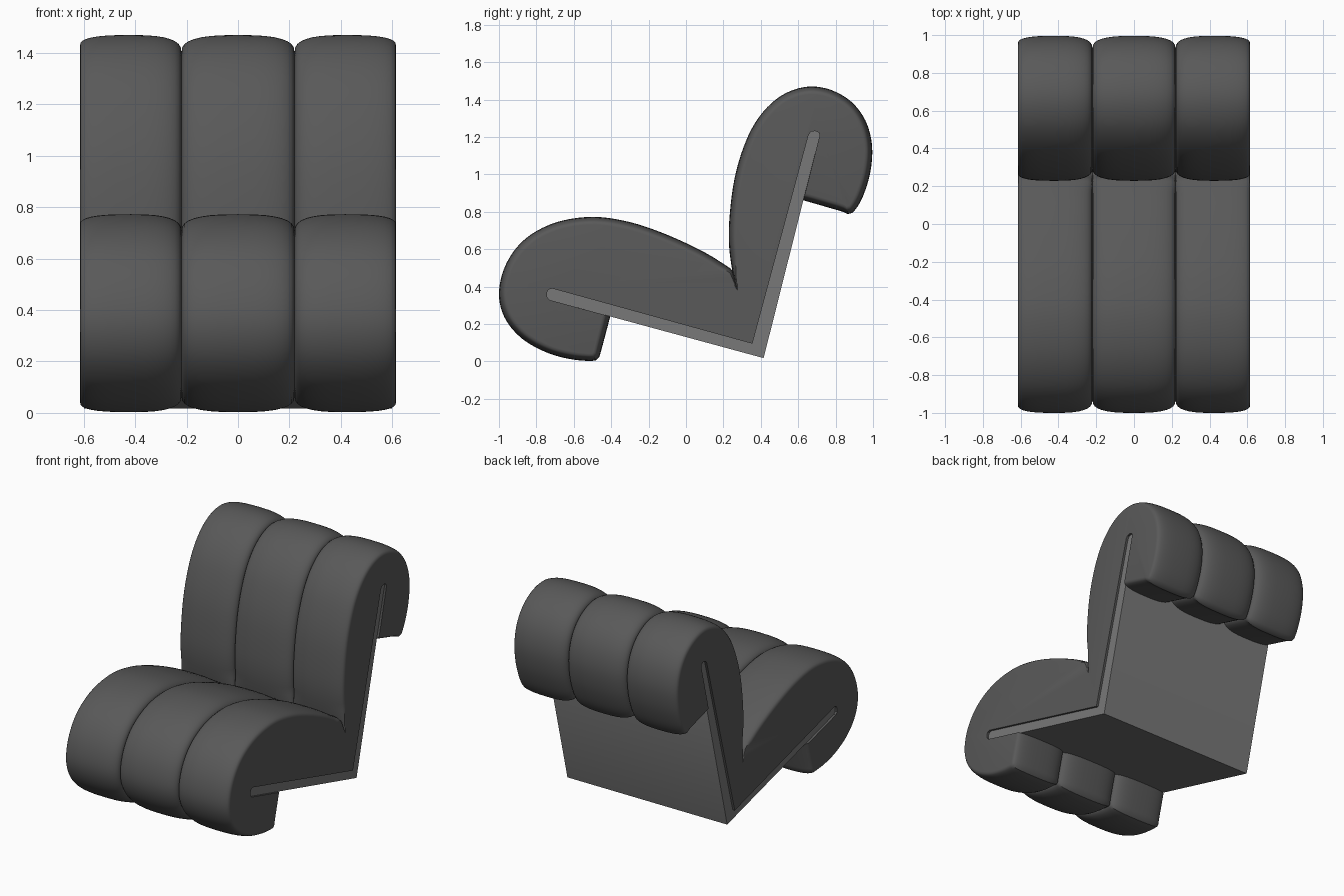
import bpy, bmesh, math
from mathutils import Vector

if "Cube" in bpy.data.objects:
    bpy.data.objects.remove(bpy.data.objects["Cube"])

HALF_W, GROOVE, POWER = 0.615, 0.22, 2.7
GROOVE_DEPTH, SIDE_DEPTH = 0.068, 0.042


def spline(pts, steps=12):
    """Catmull-Rom curve through the points."""
    p = [Vector(q) for q in pts]
    p = [2 * p[0] - p[1]] + p + [2 * p[-1] - p[-2]]
    out = []
    for a, b, c, d in zip(p, p[1:], p[2:], p[3:]):
        for i in range(steps):
            t = i / steps
            out.append(0.5 * (2 * b + (c - a) * t + (2 * a - 5 * b + 4 * c - d) * t * t
                              + (3 * b - a - 3 * c + d) * t ** 3))
    return out + [p[-2]]


def resample(pts, gap=0.025):
    """Evenly spaced points along a polyline."""
    lens = [0]
    for a, b in zip(pts, pts[1:]):
        lens.append(lens[-1] + (b - a).length)
    n, out, k = round(lens[-1] / gap), [], 0
    for i in range(n):
        s = lens[-1] * i / n
        while lens[k + 1] <= s:
            k += 1
        out.append(pts[k].lerp(pts[k + 1], (s - lens[k]) / (lens[k + 1] - lens[k])))
    return out + [pts[-1]]


def grey(name, value):
    mat = bpy.data.materials.new(name)
    mat.diffuse_color = (value, value, value, 1)
    mat.use_nodes = True
    mat.node_tree.nodes["Principled BSDF"].inputs["Base Color"].default_value = mat.diffuse_color
    return mat


def loft(name, sections, mat):
    """Skin a list of (x, outline) sections and cap both ends."""
    bm = bmesh.new()
    rings = [[bm.verts.new((x, q[0], q[1])) for q in ring] for x, ring in sections]
    for r, s in zip(rings, rings[1:]):
        for i in range(len(r)):
            j = (i + 1) % len(r)
            bm.faces.new((r[i], r[j], s[j], s[i]))
    bm.faces.new(rings[0])
    bm.faces.new(rings[-1][::-1])
    bmesh.ops.recalc_face_normals(bm, faces=bm.faces)
    me = bpy.data.meshes.new(name)
    bm.to_mesh(me)
    bm.free()
    me.materials.append(mat)
    ob = bpy.data.objects.new(name, me)
    bpy.context.collection.objects.link(ob)
    bpy.ops.object.select_all(action='DESELECT')
    ob.select_set(True)
    bpy.context.view_layer.objects.active = ob
    bpy.ops.object.shade_smooth_by_angle(angle=math.radians(35))
    return ob


def roll_sections():
    """x positions and inset depths of the three padded rolls."""
    out = []
    for lo, hi in ((-HALF_W, -GROOVE), (-GROOVE, GROOVE), (GROOVE, HALF_W)):
        for i in range(17):
            a = math.pi * (1 - i / 16)
            c, s = math.cos(a), max(math.sin(a), 0)
            u = math.copysign(abs(c) ** (2 / POWER), c)
            x = (lo + hi) / 2 + u * (hi - lo) / 2
            depth = SIDE_DEPTH if abs(x) > (HALF_W + GROOVE) / 2 else GROOVE_DEPTH
            if not out or x > out[-1][0] + 1e-5:
                out.append((x, depth * (1 - s ** (2 / POWER))))
    return out


def cushion(name, edge, curve, tip, side, mat):
    """edge: straight run from the joint; curve: padded outline; tip: slot end."""
    outer = resample([Vector(q) for q in edge] + spline(curve))
    n = len(outer)
    normals = []
    for i in range(n):
        t = outer[min(i + 1, n - 1)] - outer[max(i - 1, 0)]
        normals.append((Vector((t.y, -t.x)) * side).normalized())
    for _ in range(8):
        normals = [normals[0]] + [(normals[i - 1] + normals[i] * 2 + normals[i + 1]).normalized()
                                  for i in range(1, n - 1)] + [normals[-1]]
    # The touching faces between seat and back stay flat
    weight = [min(1, max(0, (i - 11) / 8)) for i in range(n)]
    loft(name, [(x, [p - m * d * w for p, m, w in zip(outer, normals, weight)] + tip)
                for x, d in roll_sections()], mat)


fabric, metal = grey("dark_fabric", 0.1), grey("dark_shell", 0.19)

# Shell: a thin bent plate with rounded tips
joint, heel = Vector((0.355, 0.095)), Vector((0.415, 0.018))
seat_tip = [Vector(q) for q in ((-0.73, 0.329), (-0.743, 0.345), (-0.744, 0.368),
                                (-0.735, 0.385), (-0.715, 0.39))]
back_tip = [Vector(q) for q in ((0.715, 1.21), (0.71, 1.224), (0.69, 1.232),
                                (0.668, 1.228), (0.655, 1.21))]
outline = [heel] + seat_tip + [joint] + back_tip[::-1]
loft("shell", [(-0.6, outline), (0.6, outline)], metal)

# Seat cushion, wrapping around the front of the shell
cushion("seat_cushion", [joint],
        [(0.25, 0.49), (0.1, 0.583), (-0.1, 0.677), (-0.3, 0.745), (-0.5, 0.773),
         (-0.7, 0.742), (-0.86, 0.655), (-0.96, 0.525), (-1.0, 0.37), (-0.97, 0.235),
         (-0.88, 0.125), (-0.75, 0.05), (-0.62, 0.013), (-0.5, 0.003), (-0.467, 0.02),
         (-0.453, 0.06), (-0.405, 0.241)],
        seat_tip, 1, fabric)

# Back cushion, wrapping over the top of the shell
cushion("back_cushion", [joint],
        [(0.29, 0.29), (0.245, 0.5), (0.229, 0.65), (0.236, 0.81), (0.26, 0.98),
         (0.302, 1.13), (0.36, 1.26), (0.44, 1.365), (0.54, 1.438), (0.66, 1.47),
         (0.78, 1.45), (0.89, 1.383), (0.963, 1.28), (0.995, 1.15), (0.985, 1.01),
         (0.945, 0.88), (0.9, 0.805), (0.868, 0.788), (0.83, 0.803), (0.626, 0.862)],
        back_tip, -1, fabric)
